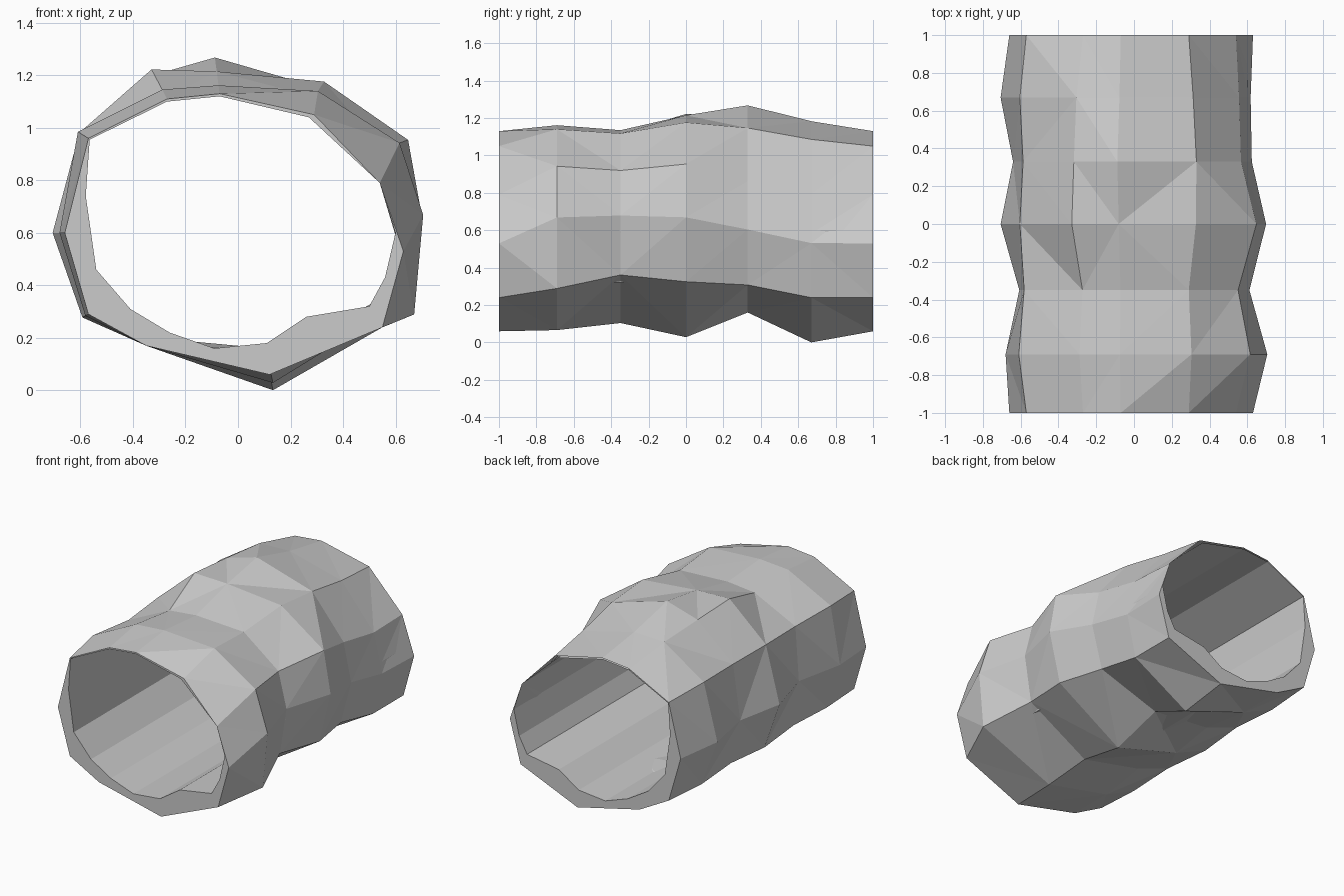
import bpy, bmesh

if "Cube" in bpy.data.objects:
    bpy.data.objects.remove(bpy.data.objects["Cube"])

# Outer tunnel outline (x, z) at both ends, clockwise from the top
MOUTH = [(-.07, 1.13), (.29, 1.05), (.54, .79), (.63, .53), (.55, .24), (.12, .06),
         (-.35, .17), (-.57, .29), (-.66, .60), (-.57, .96), (-.27, 1.11)]
# Straight inside bore outline
BORE = [(-.07, 1.12), (.27, 1.04), (.54, .79), (.60, .60), (.56, .43), (.50, .32),
        (.26, .28), (.11, .18), (-.09, .16), (-.26, .22), (-.41, .31), (-.54, .46),
        (-.58, .74), (-.565, .955), (-.27, 1.10)]
# Rough outer rings: y, lift of the right side, bulge of each mouth point
RINGS = [
    (-.69, .14, [1.06, 1.05, 1.14, 1.12, 1.22, 1.04, 1.00, 1.02, 1.03, 1.07, 1.07]),
    (-.35, .14, [1.01, 1.00, 1.02, .97, 1.02, .97, .93, 1.00, .92, 1.02, 1.01]),
    (0, .14, [1.16, 1.13, 1.20, 1.11, 1.12, 1.11, 1.00, 1.04, 1.07, 1.06, 1.22]),
    (.33, .07, [1.26, 1.14, 1.05, .99, .99, .84, .93, 1.00, .97, 1.03, 1.18]),
    (.67, 0, [1.10, 1.08, 1.03, .98, 1.00, 1.11, 1.00, 1.03, 1.07, 1.06, 1.13]),
]
MID_Z = .6

bm = bmesh.new()


def ring(points, y):
    return [bm.verts.new((x, y, z)) for x, z in points]


def bulged(lift, bulge):
    return [(x * k, MID_Z + (z - MID_Z) * k + lift * max(x, 0) / .6)
            for (x, z), k in zip(MOUTH, bulge)]


def bridge(a, b):
    n = len(a)
    for i in range(n):
        j = (i + 1) % n
        bm.faces.new((a[i], a[j], b[j], b[i]))


# Rocky outside from front to back
loops = [ring(MOUTH, -1)] + [ring(bulged(l, k), y) for y, l, k in RINGS] + [ring(MOUTH, 1)]
for a, b in zip(loops, loops[1:]):
    bridge(a, b)

# Straight bore
bores = [ring(BORE, -1), ring(BORE, 1)]
bridge(*bores)

# Flat rims joining the bore to the outside at each end
for outer, inner, y in ((loops[0], bores[0], -1), (loops[-1], bores[1], 1)):
    edges = [bm.edges.get((l[i - 1], l[i])) for l in (outer, inner) for i in range(len(l))]
    bmesh.ops.triangle_fill(bm, edges=edges, use_beauty=True, normal=(0, y, 0))

bmesh.ops.triangulate(bm, faces=bm.faces[:], quad_method='SHORT_EDGE')
bmesh.ops.recalc_face_normals(bm, faces=bm.faces[:])
low = min(v.co.z for v in bm.verts)
bmesh.ops.translate(bm, verts=bm.verts[:], vec=(0, 0, -low))

mesh = bpy.data.meshes.new("rock_tunnel")
bm.to_mesh(mesh)
bm.free()
bpy.context.collection.objects.link(bpy.data.objects.new("rock_tunnel", mesh))
